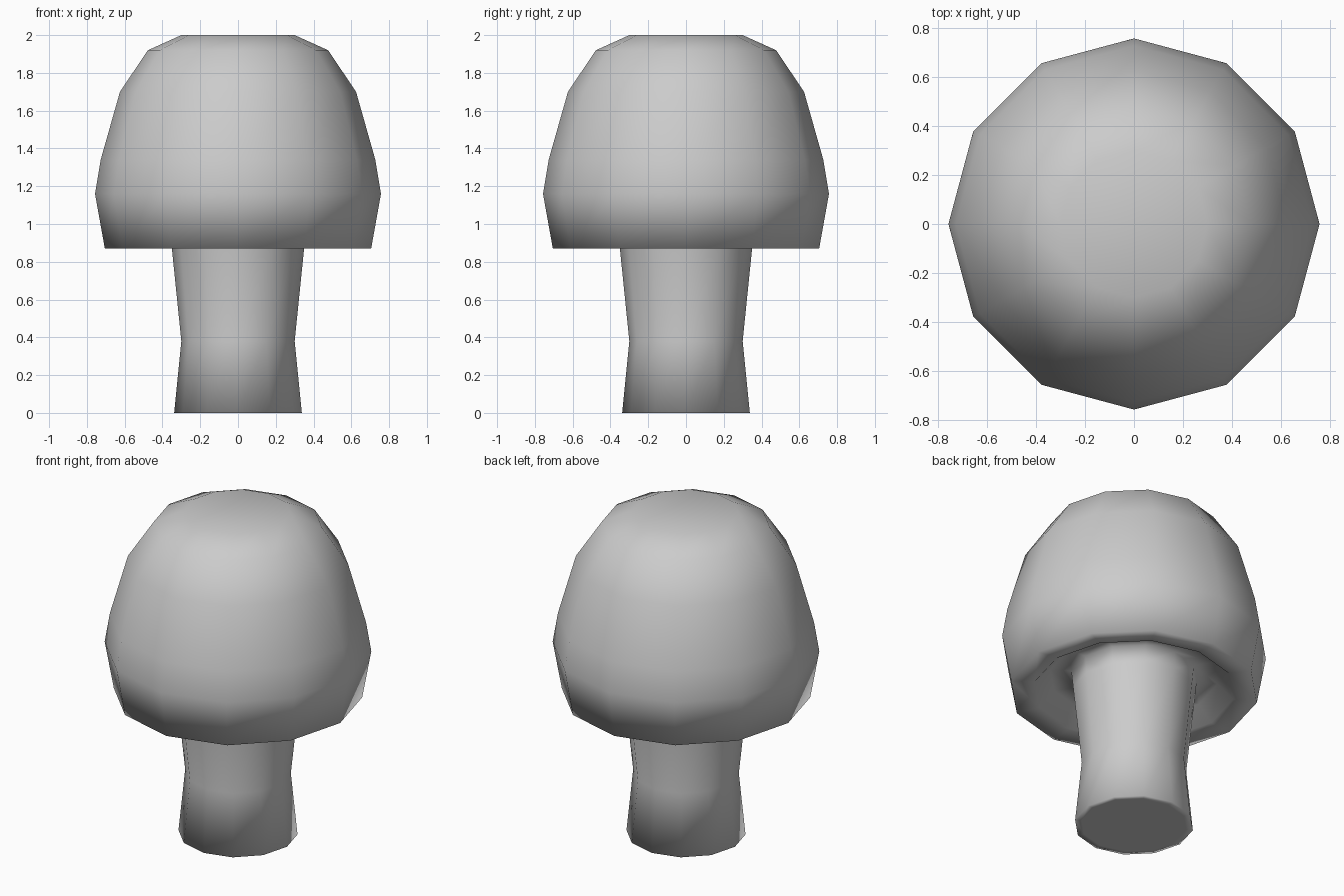
import bpy, bmesh, math

if "Cube" in bpy.data.objects:
    bpy.data.objects.remove(bpy.data.objects["Cube"])

SIDES = 12


def lathe(name, profile):
    """Revolve (radius, z) points; a radius of 0 makes a single pole vertex."""
    bm = bmesh.new()
    rings = []
    for r, z in profile:
        if r == 0:
            rings.append([bm.verts.new((0, 0, z))] * SIDES)
        else:
            rings.append([bm.verts.new((r * math.cos(2 * math.pi * i / SIDES),
                                        r * math.sin(2 * math.pi * i / SIDES), z))
                          for i in range(SIDES)])
    for a, b in zip(rings, rings[1:]):
        for i in range(SIDES):
            j = (i + 1) % SIDES
            bm.faces.new(list(dict.fromkeys((a[i], a[j], b[j], b[i]))))
    bmesh.ops.recalc_face_normals(bm, faces=bm.faces)
    for f in bm.faces:
        f.smooth = True
    mesh = bpy.data.meshes.new(name)
    bm.to_mesh(mesh)
    bm.free()
    obj = bpy.data.objects.new(name, mesh)
    bpy.context.collection.objects.link(obj)
    return obj


# Whole mushroom as one smooth skin: stem, recessed underside, then domed cap
stem = [(0, 0.0), (0.30, 0.0), (0.338, 0.0), (0.30, 0.38), (0.35, 0.87), (0.36, 0.97)]
underside = [(0.48, 0.97), (0.57, 0.88), (0.705, 0.87)]
cap = [(0.757, 1.16), (0.727, 1.34), (0.625, 1.70), (0.477, 1.92), (0.30, 2.0), (0, 1.99)]
lathe("mushroom", stem + underside + cap)
